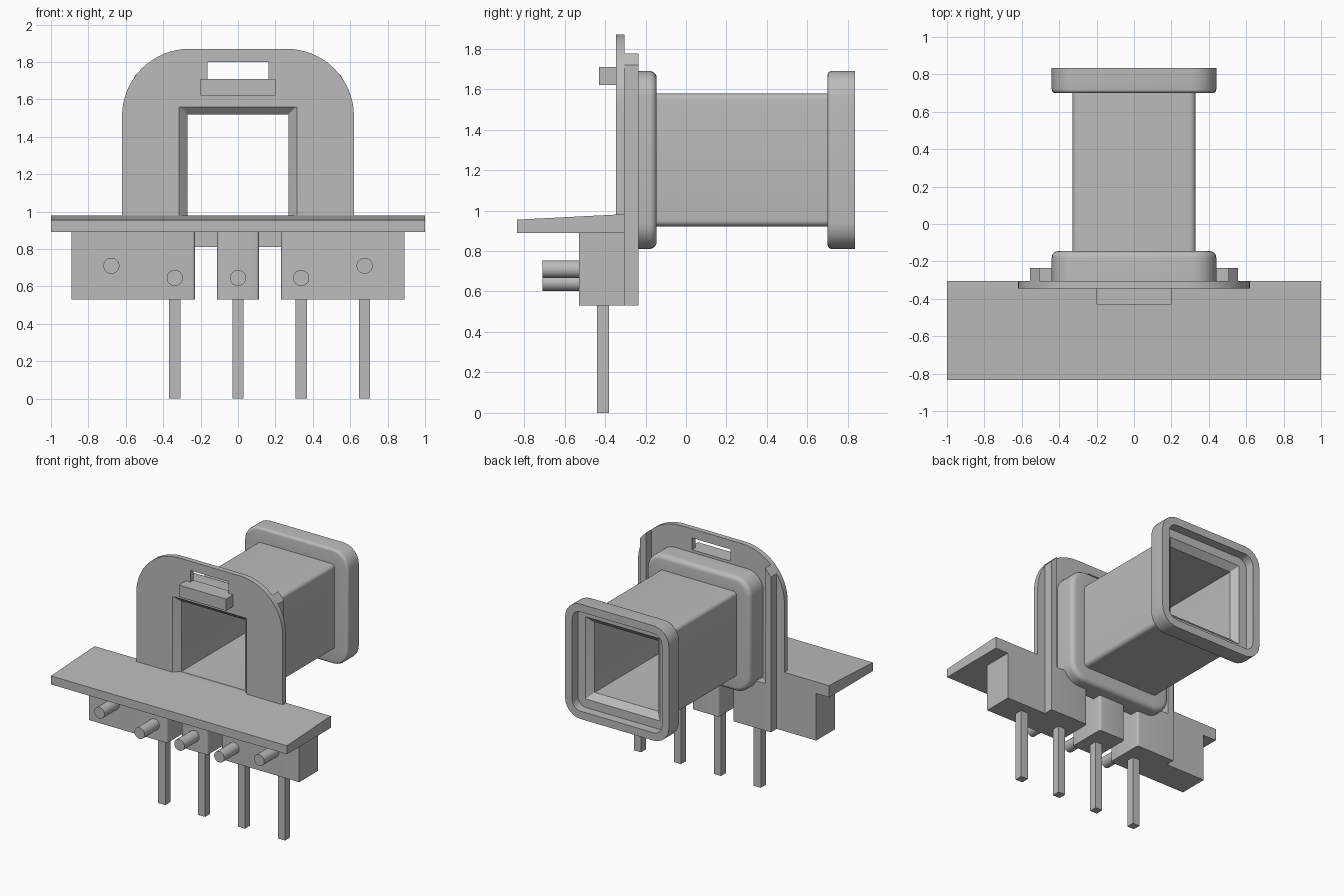
import bpy, bmesh, math
from mathutils import Vector

if "Cube" in bpy.data.objects:
    bpy.data.objects.remove(bpy.data.objects["Cube"], do_unlink=True)

grey = bpy.data.materials.new("plain grey")
grey.use_nodes = True
grey.diffuse_color = (0.5, 0.5, 0.5, 1)
grey.node_tree.nodes["Principled BSDF"].inputs["Base Color"].default_value = (0.5, 0.5, 0.5, 1)


def finish(name, bm, smooth=False):
    """Turn a bmesh into a coloured object."""
    bmesh.ops.recalc_face_normals(bm, faces=bm.faces)
    mesh = bpy.data.meshes.new(name)
    bm.to_mesh(mesh)
    bm.free()
    mesh.materials.append(grey)
    ob = bpy.data.objects.new(name, mesh)
    bpy.context.collection.objects.link(ob)
    bpy.ops.object.select_all(action='DESELECT')
    ob.select_set(True)
    bpy.context.view_layer.objects.active = ob
    if smooth:
        bpy.ops.object.shade_smooth_by_angle(angle=math.radians(30))
    return ob


def prism(name, points, axis, lo, hi, smooth=False):
    """Extrude a flat outline along one axis (0=x, 1=y, 2=z)."""
    def place(p, d):
        c = list(p)
        c.insert(axis, d)
        return Vector(c)
    bm = bmesh.new()
    face = bm.faces.new([bm.verts.new(place(p, lo)) for p in points])
    new = bmesh.ops.extrude_face_region(bm, geom=[face])["geom"]
    move = place((0, 0), hi - lo)
    bmesh.ops.translate(bm, vec=move, verts=[v for v in new if isinstance(v, bmesh.types.BMVert)])
    return finish(name, bm, smooth)


def box(name, x0, x1, y0, y1, z0, z1):
    return prism(name, [(x0, y0), (x1, y0), (x1, y1), (x0, y1)], 2, z0, z1)


def arc(cx, cy, r, a0, a1, n=6):
    return [(cx + r * math.cos(math.radians(a0 + (a1 - a0) * i / n)),
             cy + r * math.sin(math.radians(a0 + (a1 - a0) * i / n))) for i in range(n + 1)]


def rounded_square(h, r):
    pts = []
    for sx, sy, a in ((1, 1, 0), (-1, 1, 90), (-1, -1, 180), (1, -1, 270)):
        pts += arc(sx * (h - r), sy * (h - r), r, a, a + 90)
    return pts


def mirror_x(ob):
    ob.modifiers.new("Mirror", 'MIRROR').use_axis[0] = True


# Hollow square winding tube with a flange at each end: (y, half size, corner radius)
MID = 1.25
front_round = [(y, h, 0.13 - (0.44 - h)) for y, h in arc(-0.18, 0.405, 0.035, 90, 0, 5)]
rear_round = [(y, h, 0.13 - (0.44 - h)) for y, h in arc(0.72, 0.42, 0.02, 180, 90, 4)]
sections = ([(-0.345, 0.315, 0.004), (-0.305, 0.315, 0.004), (-0.305, 0.44, 0.13)]
            + front_round
            + [(-0.145, 0.328, 0.03), (0.70, 0.328, 0.03)]
            + rear_round
            + [(0.835, 0.44, 0.13), (0.835, 0.38, 0.07), (0.765, 0.38, 0.07),
               (0.765, 0.315, 0.004), (0.72, 0.27, 0.004), (-0.30, 0.27, 0.004)])
bm = bmesh.new()
rings = [[bm.verts.new((x, y, MID + z)) for x, z in rounded_square(h, r)] for y, h, r in sections]
for i, a in enumerate(rings):
    b = rings[(i + 1) % len(rings)]
    for j in range(len(a)):
        k = (j + 1) % len(a)
        bm.faces.new((a[j], a[k], b[k], b[j]))
finish("winding_tube", bm, True)

# Arched front plate around the opening, with a slot near the top
outline = ([(0.62, 0.96)] + arc(0.26, 1.51, 0.36, 0, 90, 16) + arc(-0.26, 1.51, 0.36, 90, 180, 16)
           + [(-0.62, 0.96), (-0.315, 0.96), (-0.315, 1.56), (0.315, 1.56), (0.315, 0.96)])
plate = prism("arched_plate", outline, 1, -0.345, -0.305)
cutter = box("slot_cutter", -0.163, 0.163, -0.5, -0.2, 1.71, 1.80)
cutter.hide_render = True
cut = plate.modifiers.new("Slot", 'BOOLEAN')
cut.operation = 'DIFFERENCE'
cut.solver = 'EXACT'
cut.object = cutter
bpy.ops.object.select_all(action='DESELECT')
plate.select_set(True)
bpy.context.view_layer.objects.active = plate
bpy.ops.object.modifier_apply(modifier="Slot")
bpy.data.objects.remove(cutter, do_unlink=True)
bpy.ops.object.shade_smooth_by_angle(angle=math.radians(30))

# Tab below the slot
box("slot_tab", -0.2, 0.2, -0.43, -0.345, 1.62, 1.71)

# Ledge with a gently sloping top
prism("ledge", [(-0.835, 0.89), (-0.305, 0.89), (-0.305, 0.98), (-0.345, 0.98), (-0.835, 0.955)],
      0, -1.0, 1.0)

# Upright ribs behind the plate, topped to follow the arch
mirror_x(prism("back_rib", [(0.505, 0.89), (0.555, 0.89), (0.555, 1.72), (0.505, 1.775)],
               1, -0.305, -0.235))

# Pin blocks under the ledge, rounded on their inner edges
side = ([(0.89, -0.53), (0.89, -0.305), (0.555, -0.305), (0.555, -0.235)]
        + arc(0.245, -0.25, 0.015, 90, 180, 4) + arc(0.245, -0.515, 0.015, 180, 270, 4))
mirror_x(prism("side_pin_block", side, 2, 0.53, 0.89, True))
centre = []
for cx, cy, a in ((0.097, -0.25, 0), (-0.097, -0.25, 90), (-0.097, -0.515, 180), (0.097, -0.515, 270)):
    centre += arc(cx, cy, 0.015, a, a + 90, 4)
prism("centre_pin_block", centre, 2, 0.53, 0.89, True)

# Square legs (four) and round front pegs (five)
for i, x in enumerate((-0.338, 0.0, 0.338, 0.677)):
    box(f"leg_pin_{i + 1}", x - 0.03, x + 0.03, -0.44, -0.38, 0.0, 0.54)
for i, (x, z) in enumerate(((-0.677, 0.71), (-0.338, 0.645), (0, 0.645), (0.338, 0.645), (0.677, 0.71))):
    prism(f"front_peg_{i + 1}", arc(x, z, 0.043, 0, 345, 23), 1, -0.71, -0.52, True)
